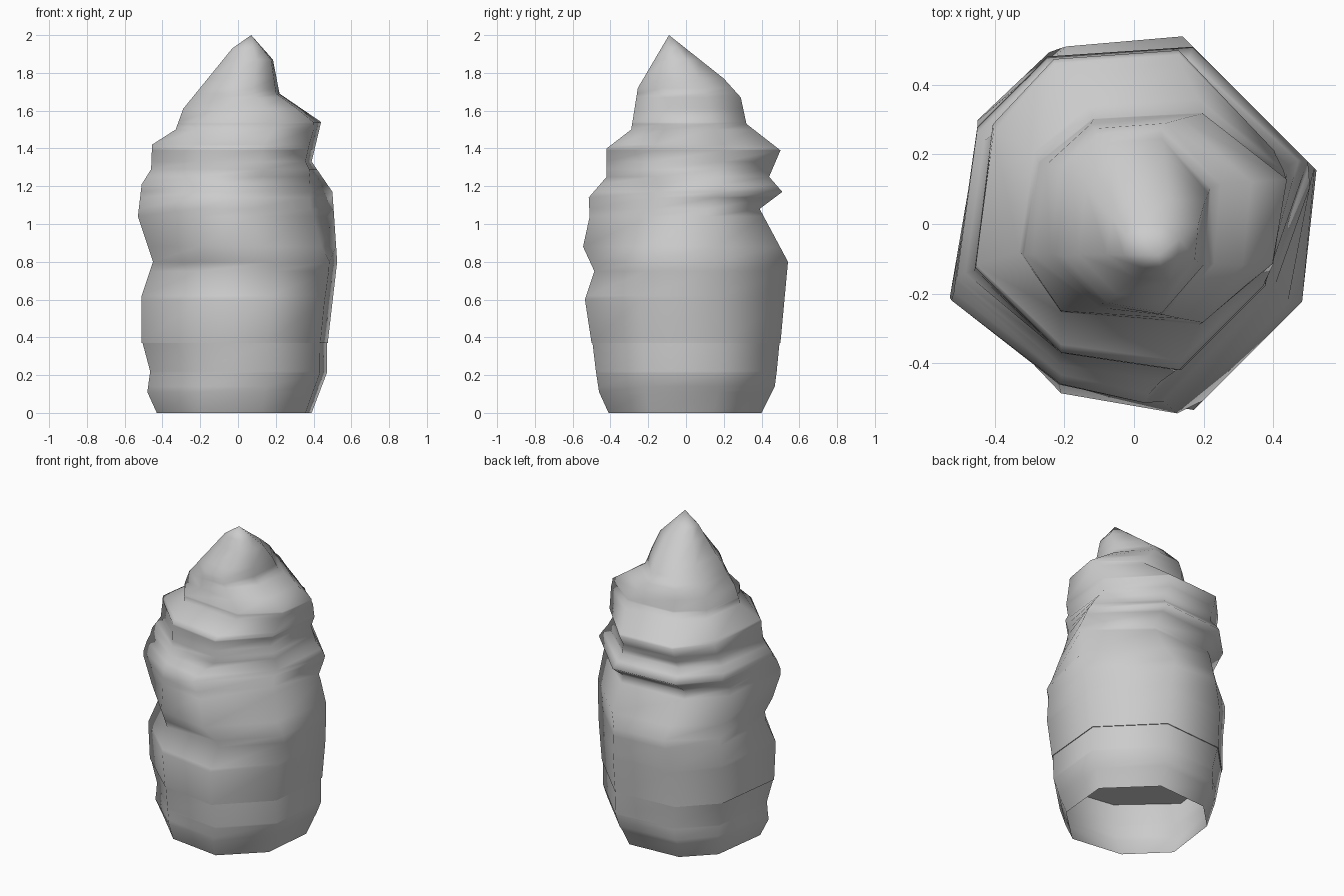
import bpy

if "Cube" in bpy.data.objects:
    bpy.data.objects.remove(bpy.data.objects["Cube"])

# Silhouette profiles (z, offset) read on the four sides
LEFT = [(0, -.43), (.11, -.48), (.22, -.465), (.37, -.51), (.62, -.51), (.8, -.45),
        (1.04, -.53), (1.21, -.51), (1.29, -.46), (1.42, -.455), (1.5, -.33),
        (1.61, -.29), (1.93, -.03), (2, .07)]
RIGHT = [(0, .39), (.21, .47), (.37, .475), (.8, .525), (1.17, .5), (1.33, .39),
         (1.54, .44), (1.69, .22), (1.87, .185), (2, .07)]
FRONT = [(0, -.41), (.11, -.46), (.37, -.5), (.6, -.535), (.75, -.485), (.88, -.545),
         (1.04, -.51), (1.14, -.515), (1.25, -.42), (1.4, -.42), (1.5, -.29),
         (1.72, -.255), (2, -.09)]
BACK = [(0, .4), (.14, .47), (.37, .5), (.8, .54), (1.08, .39), (1.17, .51), (1.25, .44),
        (1.39, .5), (1.53, .32), (1.67, .29), (1.77, .2), (2, -.09)]
# Calmer left profile for the back left column
LEFT2 = [(0, -.43), (.37, -.51), (1.21, -.51), (1.29, -.46)] + LEFT[9:]
# Greatest reach towards the front right corner
CORNER = [(0, .42), (.4, .5), (.8, .5), (1.19, .37), (1.36, .41), (1.54, .36),
          (1.78, .27), (2, .11)]
# Uneven eight-sided plan
PLAN = [(.5, .2), (.17, .54), (-.26, .51), (-.47, .29),
        (-.53, -.19), (-.22, -.48), (.17, -.54), (.46, -.25)]


def sample(profile, z):
    for (z0, a), (z1, b) in zip(profile, profile[1:]):
        if z <= z1:
            return a + (b - a) * (z - z0) / (z1 - z0)
    return profile[-1][1]


def ring(z, inset=0.0):
    pts = []
    for k, (px, py) in enumerate(PLAN):
        x0 = sample(LEFT2 if k == 3 else LEFT, z) + inset
        x1 = sample(RIGHT, z) - inset
        y0, y1 = sample(FRONT, z) + inset, sample(BACK, z) - inset
        x = x0 + (x1 - x0) * (px + .53) / 1.03
        y = y0 + (y1 - y0) * (py + .54) / 1.08
        # Flatten the front right and back right corners
        front_over = max(0, x - y - 1.414 * sample(CORNER, z))
        back_over = max(0, x + y - .68)
        if k == 7:
            x, y = x - front_over / 2, y + front_over / 2
        elif k == 6:
            x -= front_over
        elif k == 0:
            y -= back_over
        elif k == 1:
            x -= back_over
        elif k == 5 and z < 1.6:  # fuller front left shoulder
            x = min(x, -.21)
        pts.append((x, y, z))
    return pts


def make_shell(name, rings, apex=None, cap=False):
    n = len(PLAN)
    verts = [v for r in rings for v in r]
    faces = [(i * n + k, i * n + (k + 1) % n, (i + 1) * n + (k + 1) % n, (i + 1) * n + k)
             for i in range(len(rings) - 1) for k in range(n)]
    if apex:
        top = len(verts)
        verts.append(apex)
        faces += [(top - n + k, top - n + (k + 1) % n, top) for k in range(n)]
    if cap:
        faces.append(tuple(reversed(range(n))))
    mesh = bpy.data.meshes.new(name)
    mesh.from_pydata(verts, [], faces)
    mesh.update()
    for p in mesh.polygons:
        p.use_smooth = len(p.vertices) < 5
    obj = bpy.data.objects.new(name, mesh)
    bpy.context.collection.objects.link(obj)
    return obj


levels = sorted({z for prof in (LEFT, RIGHT, FRONT, BACK) for z, _ in prof})

# Open-bottomed base band, tucked just under the upper body
make_shell("base_band", [ring(z) for z in levels if z < .37] + [ring(.37, .005)])

# Lumpy pointed body with a flat underside
make_shell("pointed_body", [ring(z) for z in levels if .37 <= z < 2],
           apex=(.07, -.09, 2), cap=True)
